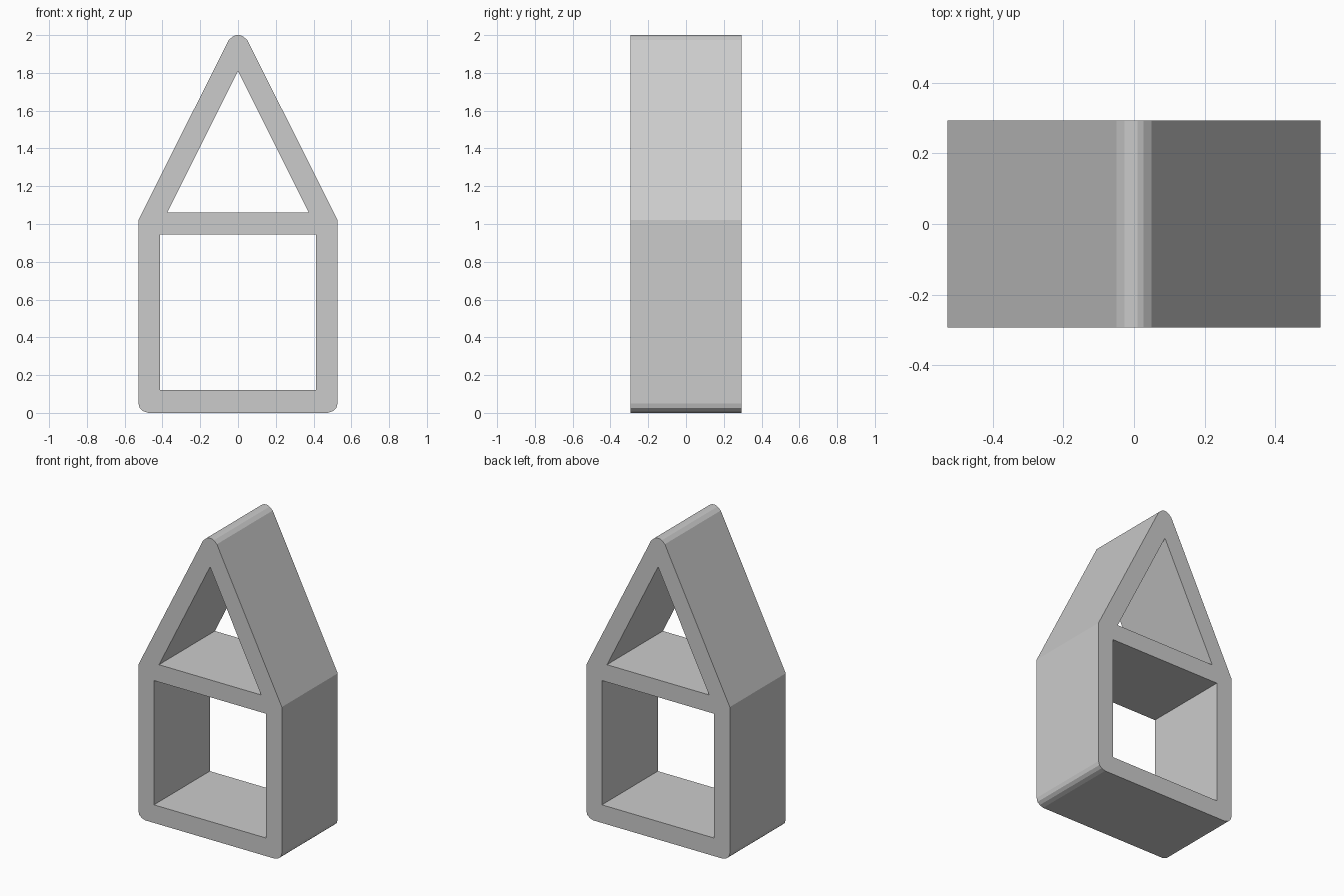
import bpy, bmesh
from math import radians
from mathutils import Matrix

if "Cube" in bpy.data.objects:
    bpy.data.objects.remove(bpy.data.objects["Cube"], do_unlink=True)

HALF_DEPTH = 0.293

# Plain grey material
grey = bpy.data.materials.new("light_grey")
grey.use_nodes = True
colour = (0.6, 0.6, 0.6, 1)
grey.diffuse_color = colour
grey.node_tree.nodes["Principled BSDF"].inputs["Base Color"].default_value = colour


def mirrored(half):
    """Close a right-hand half outline with its mirror image."""
    return half + [(-x, z) for x, z in reversed(half) if x > 0]


# House outline with rounded foot and ridge, then the two openings
outer = mirrored([(0.475, 0), (0.502, 0.009), (0.52, 0.025), (0.527, 0.05),
                  (0.527, 1.02), (0.05, 1.973), (0.027, 1.993), (0.01, 2)])
window = mirrored([(0.412, 0.12), (0.412, 0.945)])
gable = mirrored([(0.375, 1.06), (0, 1.81)])

# Filled flat curve, extruded along the depth
curve = bpy.data.curves.new("house_frame", "CURVE")
curve.dimensions = "2D"
curve.fill_mode = "BOTH"
curve.extrude = HALF_DEPTH
for loop in (outer, window, gable):
    spline = curve.splines.new("POLY")
    spline.points.add(len(loop) - 1)
    for point, (x, z) in zip(spline.points, loop):
        point.co = (x, z, 0, 1)
    spline.use_cyclic_u = True
helper = bpy.data.objects.new("frame_profile", curve)
bpy.context.collection.objects.link(helper)

# Turn the extrusion into one clean upright mesh
depsgraph = bpy.context.evaluated_depsgraph_get()
mesh = bpy.data.meshes.new_from_object(helper.evaluated_get(depsgraph))
bpy.data.objects.remove(helper, do_unlink=True)
mesh.transform(Matrix.Rotation(radians(90), 4, "X"))
bm = bmesh.new()
bm.from_mesh(mesh)
bmesh.ops.remove_doubles(bm, verts=bm.verts, dist=0.0005)
bmesh.ops.recalc_face_normals(bm, faces=bm.faces)
for face in bm.faces:
    face.smooth = False
    face.material_index = 0
bm.to_mesh(mesh)
bm.free()
mesh.materials.clear()
mesh.materials.append(grey)
frame = bpy.data.objects.new("house_frame", mesh)
bpy.context.collection.objects.link(frame)
